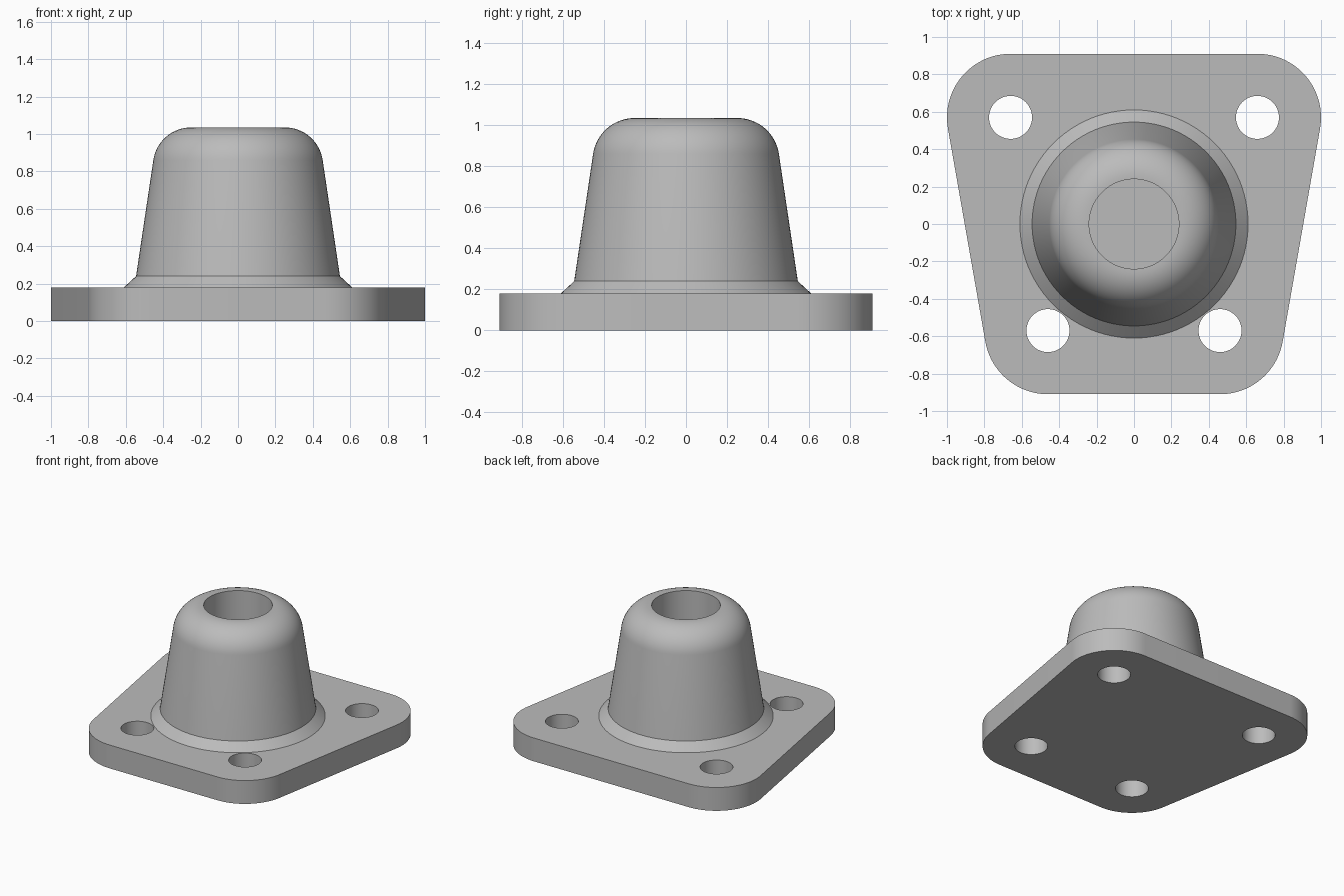
import bpy
import bmesh
from math import sin, cos, pi, atan2, radians
from mathutils import Matrix

if "Cube" in bpy.data.objects:
    bpy.data.objects.remove(bpy.data.objects["Cube"], do_unlink=True)

grey = bpy.data.materials.new("plain grey")
grey.use_nodes = True
colour = (0.5, 0.5, 0.5, 1)
grey.diffuse_color = colour
grey.node_tree.nodes["Principled BSDF"].inputs["Base Color"].default_value = colour

PLATE_TOP = 0.18
CORNER_R = 0.34
HOLE_R = 0.115
BACK = (0.66, 0.57)      # bolt hole centres, shared with the corner arcs
FRONT = (0.46, -0.57)


def arc(cx, cy, r, start, end, steps):
    return [(cx + r * cos(start + (end - start) * i / steps),
             cy + r * sin(start + (end - start) * i / steps))
            for i in range(steps + 1)]


def finish(name, bm):
    bmesh.ops.recalc_face_normals(bm, faces=bm.faces)
    mesh = bpy.data.meshes.new(name)
    bm.to_mesh(mesh)
    bm.free()
    mesh.materials.append(grey)
    obj = bpy.data.objects.new(name, mesh)
    bpy.context.collection.objects.link(obj)
    bpy.ops.object.select_all(action="DESELECT")
    obj.select_set(True)
    bpy.context.view_layer.objects.active = obj
    bpy.ops.object.shade_smooth_by_angle(angle=radians(25))
    return obj


# Base plate: tapered rounded outline with four bolt holes
tilt = -atan2(BACK[0] - FRONT[0], BACK[1] - FRONT[1])
right = (arc(*FRONT, CORNER_R, -pi / 2, tilt, 20)
         + arc(*BACK, CORNER_R, tilt, pi / 2, 24))
left = [(-x, y) for x, y in reversed(right)]
loops = [right + left]
for cx, cy in (BACK, FRONT):
    for side in (1, -1):
        loops.append(arc(side * cx, cy, HOLE_R, 0, 2 * pi, 48)[:-1])

bm = bmesh.new()
edges = []
for loop in loops:
    verts = [bm.verts.new((x, y, 0)) for x, y in loop]
    edges += [bm.edges.new((v, verts[i - 1])) for i, v in enumerate(verts)]
bmesh.ops.triangle_fill(bm, use_beauty=True, edges=edges, normal=(0, 0, 1))
raised = bmesh.ops.extrude_face_region(bm, geom=bm.faces[:], use_keep_orig=True)
bmesh.ops.translate(bm, vec=(0, 0, PLATE_TOP),
                    verts=[g for g in raised["geom"] if isinstance(g, bmesh.types.BMVert)])
finish("base_plate", bm)

# Hollow boss: chamfered foot, tapered wall, rounded shoulder and bore
BORE_R = 0.24
profile = [(0.61, PLATE_TOP), (0.545, 0.24)]
profile += arc(0.25, 0.83, 0.205, radians(8.4), pi / 2, 16)
profile += [(BORE_R, 1.035), (BORE_R, PLATE_TOP)]

bm = bmesh.new()
verts = [bm.verts.new((r, 0, z)) for r, z in profile]
edges = [bm.edges.new(pair) for pair in zip(verts, verts[1:])]
bmesh.ops.spin(bm, geom=verts + edges, cent=(0, 0, 0), axis=(0, 0, 1),
               angle=2 * pi, steps=96, use_merge=True)
bmesh.ops.remove_doubles(bm, verts=bm.verts, dist=0.0001)
finish("hollow_boss", bm)
